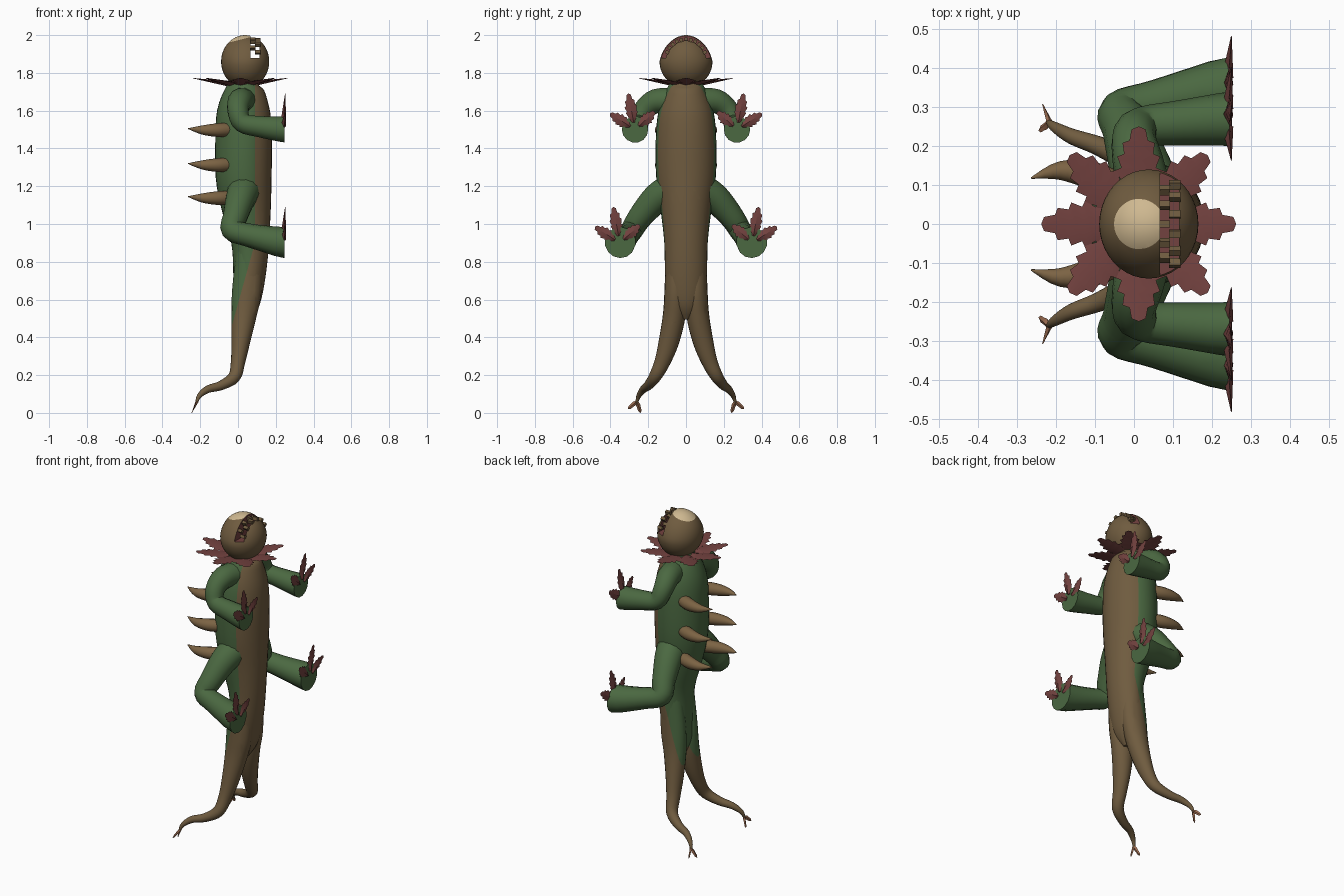
import bpy, bmesh, math
from mathutils import Vector, Matrix

cube = bpy.data.objects.get("Cube")
if cube:
    bpy.data.objects.remove(cube)


def material(name, color):
    m = bpy.data.materials.new(name)
    m.use_nodes = True
    m.diffuse_color = (*color, 1)
    m.node_tree.nodes["Principled BSDF"].inputs["Base Color"].default_value = (*color, 1)
    return m


GREEN = material("moss green", (0.07, 0.14, 0.053))
BROWN = material("bark brown", (0.16, 0.106, 0.05))
MAROON = material("leaf maroon", (0.171, 0.054, 0.05))
CREAM = material("pale cream", (0.62, 0.48, 0.28))
THORN = material("thorn tan", (0.2, 0.125, 0.057))
CLAW = material("claw copper", (0.36, 0.165, 0.09))


def finish(name, bm, mats, mirror=False, smooth=40):
    bmesh.ops.recalc_face_normals(bm, faces=bm.faces)
    mesh = bpy.data.meshes.new(name)
    bm.to_mesh(mesh)
    bm.free()
    obj = bpy.data.objects.new(name, mesh)
    bpy.context.collection.objects.link(obj)
    for m in mats:
        mesh.materials.append(m)
    if mirror:
        mod = obj.modifiers.new("Mirror", 'MIRROR')
        mod.use_axis = (False, True, False)
        mod.use_mirror_merge = False
    bpy.ops.object.select_all(action='DESELECT')
    obj.select_set(True)
    bpy.context.view_layer.objects.active = obj
    if smooth:
        bpy.ops.object.shade_smooth_by_angle(angle=math.radians(smooth))
    return obj


def spline(pts, steps):
    # Catmull-Rom through points given as (x, y, z, radius u, radius v)
    pts = [Vector(p if len(p) == 5 else (*p, p[3])) for p in pts]
    ext = [pts[0]] + pts + [pts[-1]]
    out = []
    for a, b, c, d in zip(ext, ext[1:], ext[2:], ext[3:]):
        for i in range(steps):
            t = i / steps
            out.append(0.5 * (2 * b + (c - a) * t + (2 * a - 5 * b + 4 * c - d) * t ** 2
                              + (3 * b - a - 3 * c + d) * t ** 3))
    return out + [pts[-1]]


def tube(bm, pts, axis, seg=16, steps=4):
    # Sweep an ellipse along a path, carrying the frame without twist
    path = spline(pts, steps)
    pos = [p.to_3d() for p in path]
    prev, rings = None, []
    u = Vector(axis)
    for i, p in enumerate(pos):
        t = (pos[min(i + 1, len(pos) - 1)] - pos[max(i - 1, 0)]).normalized()
        if prev:
            u = prev.rotation_difference(t) @ u
        u = (u - t * u.dot(t)).normalized()
        v, prev = t.cross(u), t
        angles = [math.tau * k / seg for k in range(seg)]
        rings.append([bm.verts.new(p + u * math.cos(a) * path[i][3] + v * math.sin(a) * path[i][4])
                      for a in angles])
    for r, s in zip(rings, rings[1:]):
        for k in range(seg):
            n = (k + 1) % seg
            bm.faces.new((r[k], r[n], s[n], s[k]))
    bm.faces.new(rings[0])
    bm.faces.new(rings[-1])


def leaf(bm, base, tip, normal, width, thick=0.012, teeth=5):
    # Serrated leaf with a raised midrib on both sides
    base, tip = Vector(base), Vector(tip)
    side = (tip - base).cross(Vector(normal)).normalized()
    up = side.cross(tip - base).normalized()
    rows = []
    for i in range(2 * teeth + 1):
        t = i / (2 * teeth)
        spike = 1.12 if i % 2 else 0.85
        w = width * spike * math.sin(math.pi * (0.12 + 0.88 * t)) ** 0.8 if t < 1 else 0.0008
        mid = base.lerp(tip, t)
        edge = base.lerp(tip, min(1, t + (0.05 if i % 2 else 0)))
        h = thick * (1 - t) + 0.001
        rows.append([bm.verts.new(c) for c in (mid + up * h, edge + side * w, mid - up * h, edge - side * w)])
    for r, s in zip(rows, rows[1:]):
        for k in range(4):
            n = (k + 1) % 4
            bm.faces.new((r[k], r[n], s[n], s[k]))
    bm.faces.new(rows[0])
    bm.faces.new(rows[-1])


def cut(bm, co, no):
    bmesh.ops.bisect_plane(bm, geom=bm.verts[:] + bm.edges[:] + bm.faces[:], plane_co=co, plane_no=no)


BELLY_X, SLOPE, KNEE_Z = 0.09, 0.28, 0.9


def paint_belly(bm):
    # Brown belly in front of a line that slants back down the tail
    cut(bm, (BELLY_X, 0, 0), (1, 0, 0))
    cut(bm, (BELLY_X, 0, KNEE_Z), (1, 0, -SLOPE))
    for f in bm.faces:
        c = f.calc_center_median()
        limit = BELLY_X - SLOPE * max(0, KNEE_Z - c.z)
        f.material_index = int(c.x > limit or c.z < 0.45)


# Trunk
bm = bmesh.new()
tube(bm, [(0.05, 0, 1.76, 0.06, 0.07), (0.04, 0, 1.72, 0.1, 0.1), (0.03, 0, 1.6, 0.14, 0.145),
          (0.03, 0, 1.45, 0.15, 0.16), (0.03, 0, 1.25, 0.148, 0.158), (0.045, 0, 1.08, 0.13, 0.135),
          (0.065, 0, 0.9, 0.1, 0.115), (0.06, 0, 0.72, 0.085, 0.11), (0.045, 0, 0.58, 0.07, 0.09),
          (0.035, 0, 0.5, 0.035, 0.025)], (1, 0, 0), 32)
paint_belly(bm)
finish("trunk", bm, [GREEN, BROWN])

# Forked tail
bm = bmesh.new()
tube(bm, [(0.06, 0.055, 0.85, 0.07, 0.052), (0.047, 0.056, 0.65, 0.078, 0.058),
          (0.032, 0.062, 0.52, 0.067, 0.06), (0.015, 0.09, 0.38, 0.05, 0.054),
          (0, 0.125, 0.27, 0.038, 0.042), (-0.02, 0.165, 0.19, 0.033), (-0.09, 0.2, 0.145, 0.025),
          (-0.16, 0.225, 0.125, 0.02), (-0.205, 0.25, 0.09, 0.013), (-0.22, 0.262, 0.05, 0.006)],
     (1, 0, 0), 20)
paint_belly(bm)
finish("tail_forks", bm, [GREEN, BROWN], True)

bm = bmesh.new()
for tip in ((-0.235, 0.308, 0.02), (-0.245, 0.24, 0)):
    leaf(bm, (-0.216, 0.26, 0.062), tip, (1, 0, 0), 0.012, 0.007, 2)
finish("tail_claws", bm, [CLAW], True, 25)

# Limbs, each ending in a flat pad with three leaf fingers
limbs = {
    "arms": [(0.03, 0.07, 1.65, 0.07), (0.01, 0.16, 1.65, 0.065), (0, 0.225, 1.6, 0.056),
             (0.025, 0.25, 1.535, 0.052), (0.12, 0.26, 1.515, 0.058), (0.245, 0.27, 1.5, 0.07)],
    "legs": [(0.04, 0.06, 1.19, 0.09), (0.015, 0.15, 1.14, 0.08), (-0.015, 0.24, 1.04, 0.066),
             (-0.03, 0.285, 0.97, 0.06), (0.06, 0.31, 0.94, 0.062), (0.245, 0.35, 0.9, 0.082)],
}
for name, pts in limbs.items():
    bm = bmesh.new()
    tube(bm, pts, (1, 0, 0), 14)
    for v in bm.verts:
        if v.co.x > 0.22:
            v.co.x = 0.245
    finish(name, bm, [GREEN], True)
    bm = bmesh.new()
    px, py, pz, r = pts[-1]
    for dy, dz in ((0.035, 0.19), (0.132, 0.085), (-0.105, 0.095)):
        base = (px - 0.005, py + dy * 0.2, pz + dz * 0.2)
        leaf(bm, base, (px + 0.005, py + dy, pz + dz), (1, 0, 0), 0.03, 0.014)
    finish(name + "_leaf_fingers", bm, [MAROON], True, 25)

# Back thorns
bm = bmesh.new()
for z in (1.5, 1.315, 1.14):
    tube(bm, [(-0.04, 0.095, z, 0.036), (-0.11, 0.125, z - 0.003, 0.036),
              (-0.19, 0.137, z - 0.002, 0.024), (-0.264, 0.118, z + 0.005, 0.002)], (0, 1, 0), 12)
finish("back_thorns", bm, [THORN], True)

# Leaf collar
bm = bmesh.new()
for i in range(8):
    a = math.tau * i / 8
    d = Vector((math.cos(a), math.sin(a), 0))
    c = Vector((0.012, 0, 0))
    leaf(bm, c + d * 0.04 + Vector((0, 0, 1.738)), c + d * 0.25 + Vector((0, 0, 1.772)),
         (0, 0, 1), 0.053, 0.014, 6)
finish("leaf_collar", bm, [MAROON], False, 25)

# Head with a pale crown and a slot mouth
HEAD = Vector((0.038, 0, 1.86))
bm = bmesh.new()
bmesh.ops.create_uvsphere(bm, u_segments=40, v_segments=24, radius=0.14)
for v in bm.verts:
    v.co.x *= 0.91
    v.co.y *= 1 - 0.15 * max(0, v.co.z / 0.14)
    v.co += HEAD
crown_co, crown_no = Vector((-0.05, 0, 1.96)), Vector((-0.25, 0, 1))
cut(bm, crown_co, crown_no)
for f in bm.faces:
    c = f.calc_center_median()
    f.material_index = int((c - crown_co).dot(crown_no) > 0 and c.x < 0.08)
head = finish("head", bm, [BROWN, CREAM, MAROON])

bm = bmesh.new()
bmesh.ops.create_cube(bm, size=1, matrix=Matrix.Translation((0.091, 0, 1.98)) @ Matrix.Diagonal((0.048, 0.4, 0.2, 1)))
cutter = finish("mouth_cutter", bm, [MAROON], smooth=0)
cutter.hide_render = True
cutter.hide_viewport = True
cutter.display_type = 'WIRE'
mod = head.modifiers.new("Mouth", 'BOOLEAN')
mod.operation = 'DIFFERENCE'
mod.solver = 'EXACT'
mod.material_mode = 'TRANSFER'
mod.object = cutter

# Interlocking teeth along both lips
bm = bmesh.new()
for i in range(11):
    a = math.radians(-65 + 13 * i)
    x = 0.077 if i % 2 else 0.105
    pos = Vector((x, 0.11 * math.sin(a), HEAD.z + 0.117 * math.cos(a)))
    bmesh.ops.create_cube(bm, size=1, matrix=Matrix.Translation(pos) @ Matrix.Rotation(-a, 4, 'X')
                          @ Matrix.Diagonal((0.03, 0.018, 0.02, 1)))
finish("teeth", bm, [BROWN], smooth=0)
